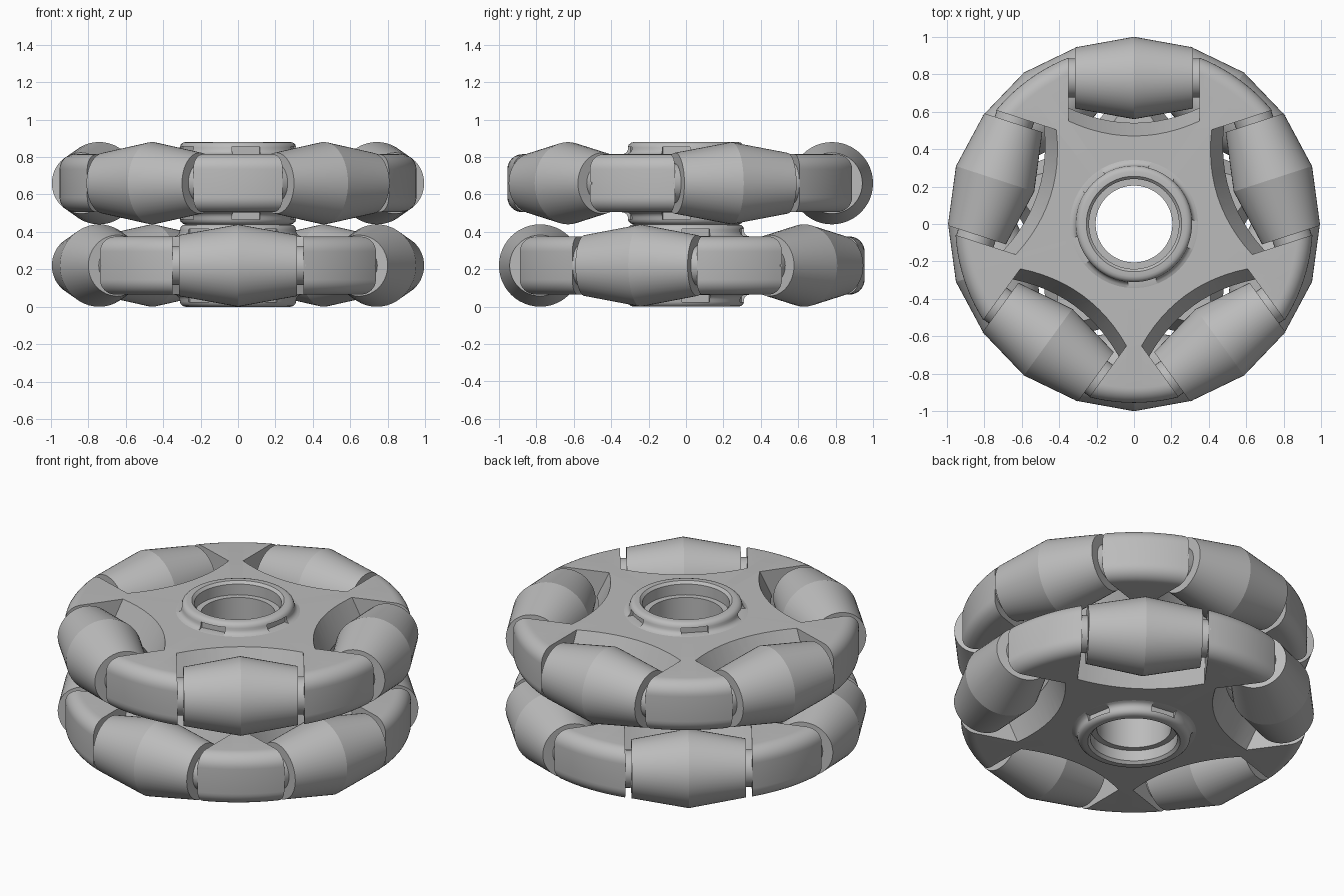
import bpy, bmesh
from math import sin, cos, pi, radians
from mathutils import Matrix, Vector

cube = bpy.data.objects.get("Cube")
if cube:
    bpy.data.objects.remove(cube)

# One grey for the whole wheel
grey = bpy.data.materials.new("plain_grey")
grey.use_nodes = True
grey.diffuse_color = (0.5, 0.5, 0.5, 1)
grey.node_tree.nodes["Principled BSDF"].inputs["Base Color"].default_value = (0.5, 0.5, 0.5, 1)

COUNT = 5
PITCH = 0.44          # distance between the two layers
HALF = 0.155          # half thickness of the body
OUTER = 0.955         # outer radius of the body
FILLET = 0.08
ROLLER_R = 0.78       # radius of the roller axes


def add_object(name, mesh, matrix=None):
    obj = bpy.data.objects.new(name, mesh)
    bpy.context.scene.collection.objects.link(obj)
    if matrix:
        obj.matrix_world = matrix
    return obj


def to_mesh(name, bm):
    bmesh.ops.recalc_face_normals(bm, faces=bm.faces[:])
    mesh = bpy.data.meshes.new(name)
    bm.to_mesh(mesh)
    bm.free()
    mesh.materials.append(grey)
    return mesh


def revolve(name, profile, segments, closed=True):
    """Spin (radius, z) points about the z axis."""
    bm = bmesh.new()
    verts = [bm.verts.new((r, 0, z)) for r, z in profile]
    pairs = list(zip(verts, verts[1:]))
    if closed:
        pairs.append((verts[-1], verts[0]))
    edges = [bm.edges.new(p) for p in pairs]
    bmesh.ops.spin(bm, geom=verts + edges, cent=(0, 0, 0), axis=(0, 0, 1),
                   angle=2 * pi, steps=segments)
    bmesh.ops.remove_doubles(bm, verts=bm.verts[:], dist=1e-5)
    return to_mesh(name, bm)


def loft(bm, rings):
    """Join equal rings of points into a closed solid."""
    rows = [[bm.verts.new(p) for p in ring] for ring in rings]
    n = len(rows[0])
    for low, high in zip(rows, rows[1:]):
        for i in range(n):
            j = (i + 1) % n
            bm.faces.new((low[i], low[j], high[j], high[i]))
    bm.faces.new(rows[0][::-1])
    bm.faces.new(rows[-1])


def carve(mesh, cutter_mesh):
    """Return the mesh with the cutter removed from it."""
    obj, cutter = add_object("blank", mesh), add_object("cutter", cutter_mesh)
    cutter.hide_render = True
    mod = obj.modifiers.new("cut", 'BOOLEAN')
    mod.operation, mod.solver, mod.object = 'DIFFERENCE', 'EXACT', cutter
    graph = bpy.context.evaluated_depsgraph_get()
    result = bpy.data.meshes.new_from_object(obj.evaluated_get(graph))
    bpy.data.objects.remove(obj)
    bpy.data.objects.remove(cutter)
    return result


def smooth(mesh, degrees):
    obj = add_object("temporary", mesh)
    bpy.ops.object.select_all(action='DESELECT')
    obj.select_set(True)
    bpy.context.view_layer.objects.active = obj
    bpy.ops.object.shade_smooth_by_angle(angle=radians(degrees))
    bpy.data.objects.remove(obj)


def around(angle):
    return Matrix.Rotation(angle, 4, 'Z')


# Body: disc with a rounded rim
rim = [(OUTER - FILLET + FILLET * cos(a), HALF - FILLET + FILLET * sin(a))
       for a in [pi / 2 * i / 8 for i in range(9)]]
upper = rim + [(0.26, HALF)]
disc = revolve("body", upper + [(r, -z) for r, z in reversed(upper)], 120)

# Roller slots: straight sides, arched floor that bulges at mid height
def slot_ring(z):
    floor = 0.54 - 0.07 * abs(z) / HALF
    pts = [(0.35, 1.2), (-0.35, 1.2)]
    for i in range(13):
        t = -1 + i / 6
        pts.append((0.35 * t, floor + 0.08 * t * t))
    return [Vector((x, y, z)) for x, y in pts]


bm = bmesh.new()
for k in range(COUNT):
    turn = around(2 * pi * k / COUNT)
    loft(bm, [[turn @ p for p in slot_ring(z)] for z in (-0.25, 0, 0.25)])
body_mesh = carve(disc, to_mesh("slots", bm))
smooth(body_mesh, 25)

# Hub: counterbored ring with a rounded lip and a flared foot
lip = [(0.205, 0.14), (0.24, 0.14), (0.24, 0.205), (0.255, 0.22), (0.28, 0.22),
       (0.295, 0.216), (0.306, 0.206), (0.311, 0.192), (0.312, 0.18),
       (0.318, 0.167), (0.33, 0.158), (0.35, 0.153)]
hub_blank = revolve("hub", lip + [(r, -z) for r, z in reversed(lip)], 80)

# Pockets under the hub lip on both sides
bm = bmesh.new()
for k in range(COUNT):
    turn = around(radians(278) + 2 * pi * k / COUNT)
    for side in (-1, 1):
        place = turn @ Matrix.Translation((0.34, 0, side * 0.176))
        bmesh.ops.create_cube(bm, size=1,
                              matrix=place @ Matrix.Diagonal((0.1, 0.15, 0.038, 1)))
hub_mesh = carve(hub_blank, to_mesh("pockets", bm))
smooth(hub_mesh, 40)

# Roller: barrel made of two cones; axle: short pin through it
roller_mesh = revolve("roller", [(0, -0.315), (0.163, -0.315), (0.22, 0),
                                 (0.163, 0.315), (0, 0.315)], 48, closed=False)
smooth(roller_mesh, 15)
axle_mesh = revolve("axle", [(0, -0.36), (0.105, -0.36), (0.105, 0.36), (0, 0.36)],
                    32, closed=False)
smooth(axle_mesh, 30)

# Two layers, the lower one flipped so its rollers fill the gaps
layers = {
    "upper": Matrix.Translation((0, 0, 1.5 * PITCH)),
    "lower": Matrix.Translation((0, 0, 0.5 * PITCH)) @ Matrix.Rotation(pi, 4, 'X'),
}
for label, base in layers.items():
    add_object(label + "_body", body_mesh, base)
    add_object(label + "_hub", hub_mesh, base)
    for k in range(COUNT):
        seat = (base @ around(2 * pi * k / COUNT)
                @ Matrix.Translation((0, ROLLER_R, 0)) @ Matrix.Rotation(pi / 2, 4, 'Y'))
        add_object(f"{label}_roller_{k + 1}", roller_mesh, seat)
        add_object(f"{label}_axle_{k + 1}", axle_mesh, seat)
